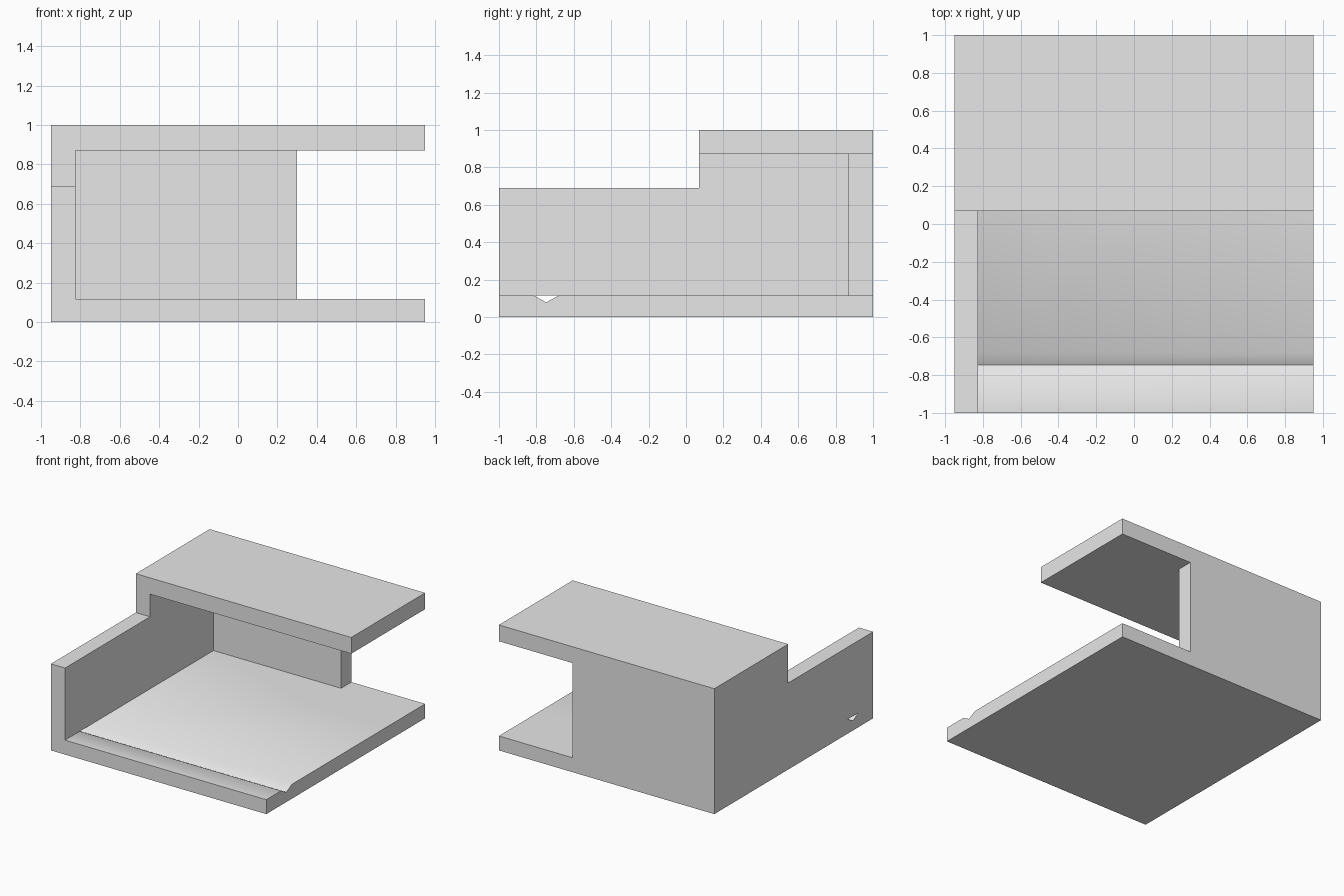
import bpy
import bmesh
import math
from mathutils import Vector

default = bpy.data.objects.get("Cube")
if default:
    bpy.data.objects.remove(default, do_unlink=True)

grey = bpy.data.materials.new("plain_grey")
grey.use_nodes = True
GREY = (0.8, 0.8, 0.8, 1)
grey.diffuse_color = GREY
grey.node_tree.nodes["Principled BSDF"].inputs["Base Color"].default_value = GREY


def prism(name, profile, x0, x1):
    """Extrude a closed (y, z) profile along x."""
    bm = bmesh.new()
    face = bm.faces.new([bm.verts.new((x0, y, z)) for y, z in profile])
    ext = bmesh.ops.extrude_face_region(bm, geom=[face])
    moved = [v for v in ext["geom"] if isinstance(v, bmesh.types.BMVert)]
    bmesh.ops.translate(bm, verts=moved, vec=Vector((x1 - x0, 0, 0)))
    bmesh.ops.recalc_face_normals(bm, faces=bm.faces)
    mesh = bpy.data.meshes.new(name)
    bm.to_mesh(mesh)
    bm.free()
    mesh.materials.append(grey)
    obj = bpy.data.objects.new(name, mesh)
    bpy.context.collection.objects.link(obj)
    return obj


def box_profile(y0, y1, z0, z1):
    return [(y0, z0), (y1, z0), (y1, z1), (y0, z1)]


FLOOR, CEILING, WALL_X, BACK_Y = 0.115, 0.87, -0.825, 0.87

# Outer side silhouette: low front part, tall rear part
housing = prism("housing", [(-1, 0), (1, 0), (1, 1), (0.07, 1), (0.07, 0.69), (-1, 0.69)],
                -0.95, 0.95)

# Interior space, opening beside the back wall, and V groove running out through the side wall
cutters = [
    prism("interior_cutter", box_profile(-1.5, BACK_Y, FLOOR, CEILING), WALL_X, 1.5),
    prism("rear_opening_cutter", box_profile(0.5, 1.5, FLOOR, CEILING), 0.3, 1.4),
    prism("groove_cutter", [(-0.815, FLOOR), (-0.747, 0.078), (-0.68, FLOOR)], -1.5, 1.6),
]

bpy.ops.object.select_all(action="DESELECT")
bpy.context.view_layer.objects.active = housing
housing.select_set(True)
for cutter in cutters:
    cutter.hide_render = True
    mod = housing.modifiers.new(cutter.name, "BOOLEAN")
    mod.operation = "DIFFERENCE"
    mod.solver = "EXACT"
    mod.object = cutter
    bpy.ops.object.modifier_apply(modifier=mod.name)
    bpy.data.objects.remove(cutter, do_unlink=True)

# Soft groove shoulders, crisp edges elsewhere
bpy.ops.object.shade_smooth_by_angle(angle=math.radians(35))
